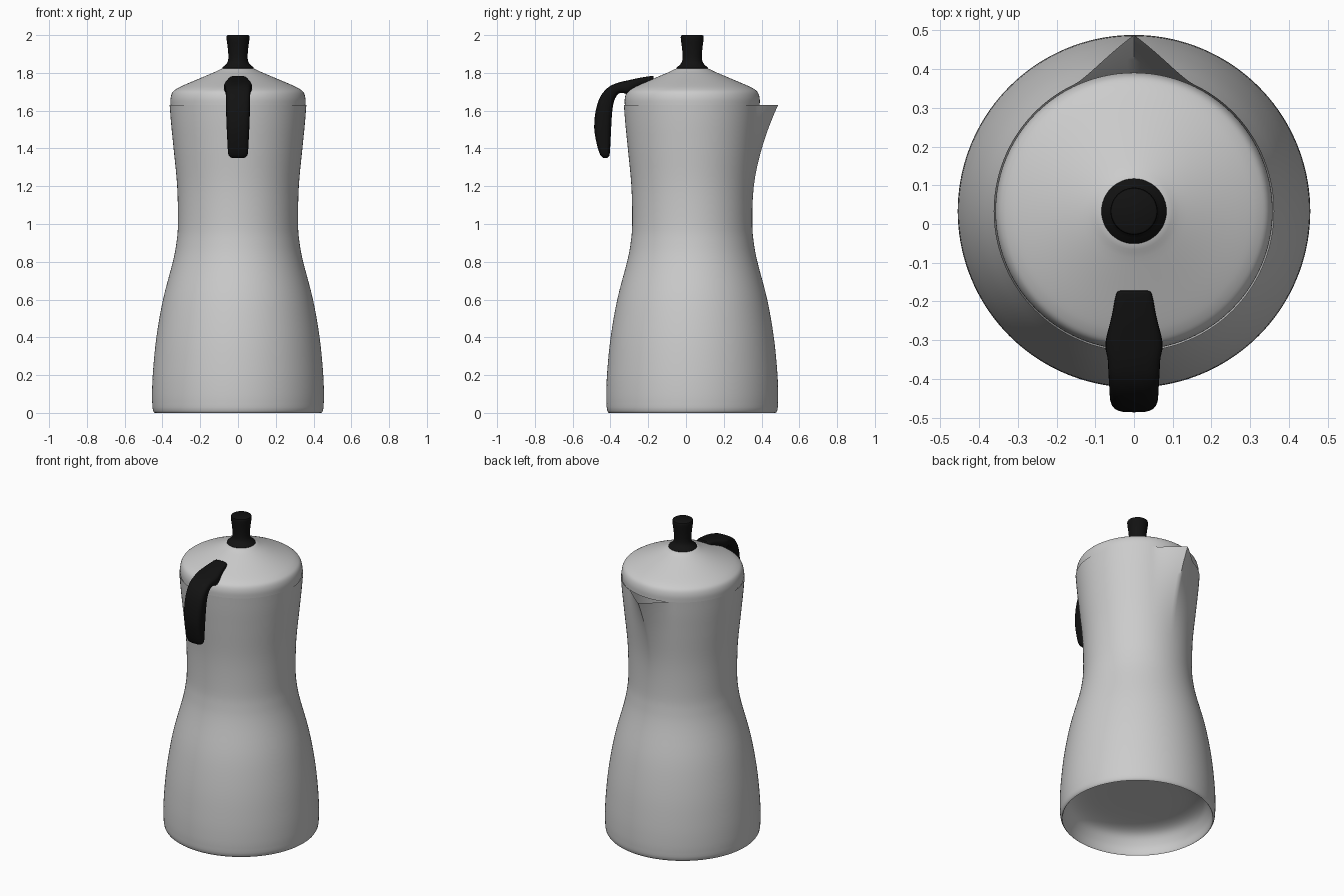
import bpy, math
from mathutils import Vector

if "Cube" in bpy.data.objects:
    bpy.data.objects.remove(bpy.data.objects["Cube"])

CY = 0.033  # y of the pot axis


def smooth_curve(points, steps=4):
    """Catmull-Rom refinement of a short list of points."""
    p = [Vector(q) for q in points]
    p = [2 * p[0] - p[1]] + p + [2 * p[-1] - p[-2]]
    out = []
    for i in range(1, len(p) - 2):
        a, b, c, d = p[i - 1:i + 3]
        for s in range(steps):
            t = s / steps
            out.append(0.5 * (2 * b + (c - a) * t + (2 * a - 5 * b + 4 * c - d) * t * t
                              + (3 * b - a - 3 * c + d) * t ** 3))
    return out + [p[-2]]


def skin(name, rings, cap_start=False, cap_end=False, material=None, angle=40):
    """Joins equally sized rings of points with quads."""
    n = len(rings[0])
    verts = [v for ring in rings for v in ring]
    faces = [(k * n + i, k * n + (i + 1) % n, (k + 1) * n + (i + 1) % n, (k + 1) * n + i)
             for k in range(len(rings) - 1) for i in range(n)]
    if cap_start:
        faces.append(tuple(reversed(range(n))))
    if cap_end:
        faces.append(tuple(range((len(rings) - 1) * n, len(rings) * n)))
    mesh = bpy.data.meshes.new(name)
    mesh.from_pydata(verts, [], faces)
    obj = bpy.data.objects.new(name, mesh)
    bpy.context.collection.objects.link(obj)
    if material:
        mesh.materials.append(material)
    bpy.ops.object.select_all(action='DESELECT')
    obj.select_set(True)
    bpy.context.view_layer.objects.active = obj
    bpy.ops.object.shade_smooth_by_angle(angle=math.radians(angle))
    return obj


def lathe(profile, n=96, bulge=lambda phi, z: 0.0):
    rings = []
    for r, z in profile:
        ring = []
        for i in range(n):
            a = 2 * math.pi * i / n
            rr = r + bulge(a, z)
            ring.append((rr * math.cos(a), CY + rr * math.sin(a), z))
        rings.append(ring)
    return rings


def spout(phi, z):
    """Outward pull of the body wall that forms the pouring lip."""
    side = 1 - abs(phi - math.pi / 2) / 0.44
    rise = (z - 1.02) / 0.61
    return 0.093 * side ** 1.6 * rise ** 2.6 if side > 0 and rise > 0 else 0.0


black = bpy.data.materials.new("black_plastic")
black.diffuse_color = (0.006, 0.006, 0.006, 1)
black.use_nodes = True
black.node_tree.nodes["Principled BSDF"].inputs["Base Color"].default_value = black.diffuse_color

# Body: recessed base, waisted wall and spout
base = smooth_curve([(0.03, 0.15), (0.2, 0.15), (0.32, 0.142), (0.39, 0.115),
                     (0.425, 0.06), (0.436, 0.01)])
foot = [(0.438, 0.003), (0.441, 0.0), (0.445, 0.003), (0.45, 0.012)]
wall = smooth_curve([(0.453, 0.03), (0.455, 0.1), (0.45, 0.22), (0.432, 0.4),
                     (0.397, 0.6), (0.345, 0.8), (0.326, 0.9), (0.318, 1.0),
                     (0.322, 1.2), (0.341, 1.4), (0.354, 1.53), (0.362, 1.63)])
skin("body", lathe(base + foot + wall, 144, spout), cap_start=True)

# Lid
lid = smooth_curve([(0.357, 1.625), (0.357, 1.665), (0.347, 1.697), (0.325, 1.716),
                    (0.285, 1.736), (0.2, 1.772), (0.12, 1.806), (0.08, 1.824), (0.02, 1.828)])
skin("lid", lathe(lid), cap_end=True)

# Knob
knob = [(0.08, 1.822), (0.084, 1.826), (0.08, 1.832)]
knob += smooth_curve([(0.068, 1.84), (0.055, 1.858), (0.051, 1.885), (0.054, 1.93),
                      (0.06, 1.975), (0.061, 1.99)])
knob += [(0.059, 1.997), (0.054, 2.0)]
skin("lid_knob", lathe(knob, 48), cap_start=True, cap_end=True, material=black)

# Handle sections: outer y, outer z, inner y, inner z, half width
sections = [(-0.172, 1.782, -0.172, 1.755, 0.036), (-0.18, 1.784, -0.182, 1.748, 0.046),
            (-0.24, 1.775, -0.24, 1.73, 0.058), (-0.31, 1.76, -0.305, 1.69, 0.074),
            (-0.36, 1.748, -0.335, 1.694, 0.068), (-0.41, 1.725, -0.36, 1.688, 0.066),
            (-0.453, 1.675, -0.381, 1.65, 0.064), (-0.478, 1.6, -0.391, 1.59, 0.063),
            (-0.486, 1.51, -0.396, 1.51, 0.06), (-0.474, 1.43, -0.4, 1.43, 0.056),
            (-0.458, 1.375, -0.404, 1.37, 0.052), (-0.445, 1.355, -0.412, 1.354, 0.042),
            (-0.435, 1.349, -0.42, 1.349, 0.028)]
rings = []
for oy, oz, iy, iz, w in smooth_curve(sections, 3):
    ring = []
    for i in range(24):
        a = 2 * math.pi * i / 24
        c, s = math.cos(a), math.sin(a)
        u = math.copysign(abs(c) ** 0.6, c)
        v = 0.5 + 0.5 * math.copysign(abs(s) ** 0.6, s)
        ring.append((w * u, iy + (oy - iy) * v, iz + (oz - iz) * v))
    rings.append(ring)
skin("handle", rings, cap_start=True, cap_end=True, material=black, angle=60)
